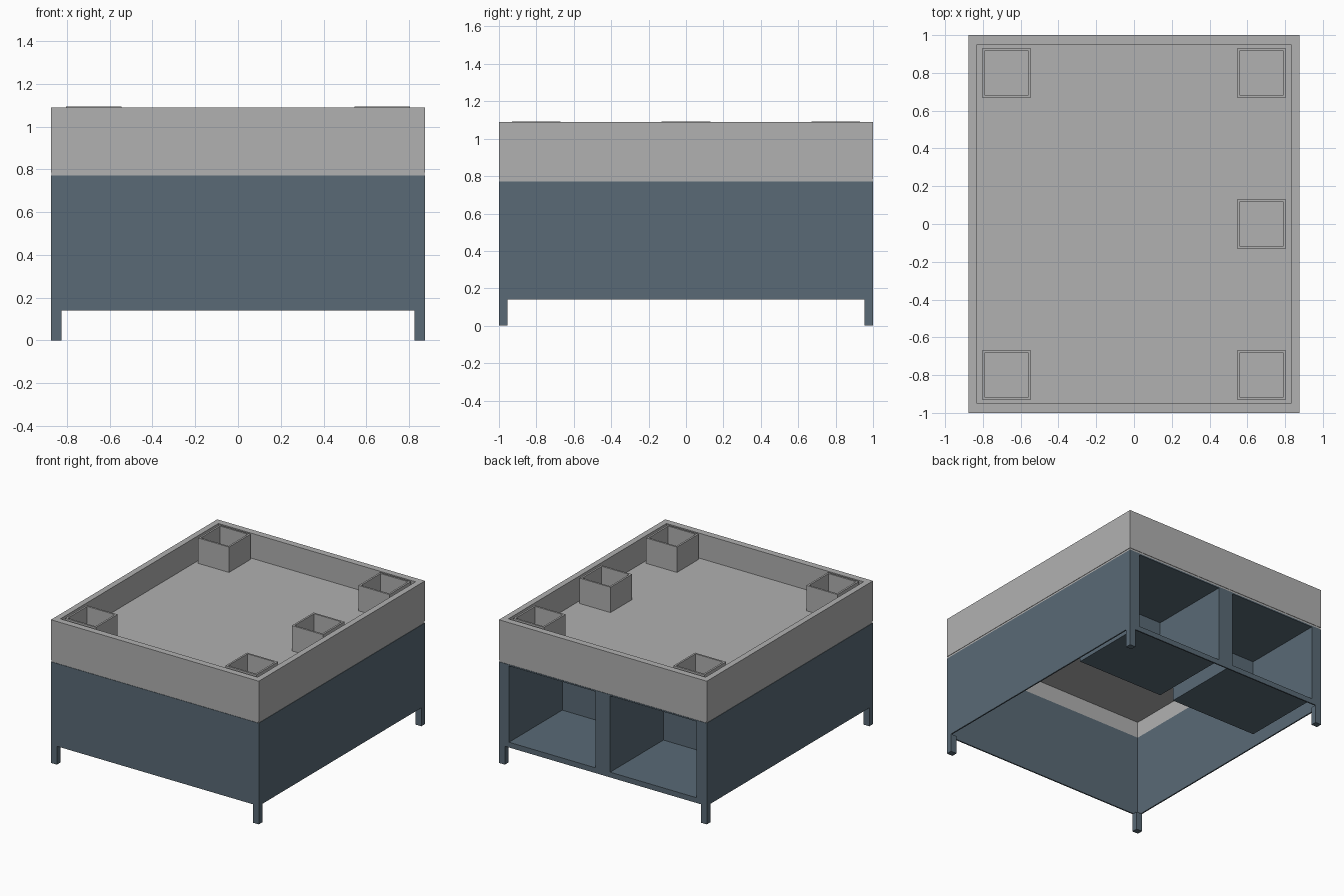
import bpy, bmesh

if "Cube" in bpy.data.objects:
    bpy.data.objects.remove(bpy.data.objects["Cube"])

HX, HY = 0.875, 1.0          # half width, half depth
BASE, SEAM, FLOOR, TOP = 0.14, 0.77, 0.90, 1.09


def material(name, rgb):
    m = bpy.data.materials.new(name)
    m.diffuse_color = (*rgb, 1)
    m.use_nodes = True
    m.node_tree.nodes["Principled BSDF"].inputs["Base Color"].default_value = m.diffuse_color
    return m


GREY = material("light grey", (0.44, 0.44, 0.44))
BLUE = material("slate blue", (0.10, 0.143, 0.18))


def add_box(bm, x0, x1, y0, y1, z0, z1):
    """Add a box to the mesh and return its faces."""
    vs = bmesh.ops.create_cube(bm, size=1)["verts"]
    for v in vs:
        v.co.x = x1 if v.co.x > 0 else x0
        v.co.y = y1 if v.co.y > 0 else y0
        v.co.z = z1 if v.co.z > 0 else z0
    return list({f for v in vs for f in v.link_faces})


def finish(name, bm, mat):
    me = bpy.data.meshes.new(name)
    bm.to_mesh(me)
    bm.free()
    ob = bpy.data.objects.new(name, me)
    me.materials.append(mat)
    bpy.context.collection.objects.link(ob)
    return ob


def boxes(name, mat, *dims):
    bm = bmesh.new()
    for d in dims:
        add_box(bm, *d)
    return finish(name, bm, mat)


def ring(name, mat, x0, x1, y0, y1, z0, z1, tx, ty):
    """Rectangular frame with wall thickness tx, ty."""
    bm = bmesh.new()
    loops = []
    for ix, iy, z in ((0, 0, z0), (0, 0, z1), (tx, ty, z1), (tx, ty, z0)):
        a, b, c, d = x0 + ix, x1 - ix, y0 + iy, y1 - iy
        loops.append([bm.verts.new((x, y, z)) for x, y in ((a, c), (b, c), (b, d), (a, d))])
    for k in range(4):
        p, q = loops[k], loops[(k + 1) % 4]
        for i in range(4):
            j = (i + 1) % 4
            bm.faces.new((p[i], p[j], q[j], q[i]))
    bmesh.ops.recalc_face_normals(bm, faces=bm.faces)
    return finish(name, bm, mat)


# Tray: rim, thin skirt below the floor, recessed seam strip, floor
ring("tray_rim", GREY, -HX, HX, -HY, HY, FLOOR - 0.005, TOP, 0.045, 0.05)
ring("tray_skirt", GREY, -HX, HX, -HY, HY, 0.785, FLOOR - 0.005, 0.01, 0.01)
ring("seam_strip", GREY, -HX + .003, HX - .003, -HY + .003, HY - .003, SEAM, 0.785, 0.007, 0.007)
boxes("tray_floor", GREY, (-HX + .01, HX - .01, -HY + .01, HY - .01, FLOOR - 0.006, FLOOR))

# Square cups: four corners and one in the middle of the right side
for i, (cx, cy) in enumerate([(-.675, -.8), (-.675, .8), (.675, -.8), (.675, .8), (.675, 0)]):
    ring(f"cup_{i + 1}", GREY, cx - .13, cx + .13, cy - .13, cy + .13, FLOOR, TOP + .003, .014, .014)

# Cabinet panels, open underneath
T = 0.01
boxes("cabinet_panels", BLUE,
      (-HX, HX, -HY, -HY + T, BASE, SEAM),
      (-HX, -HX + T, -HY + T, HY - T, BASE, SEAM),
      (HX - T, HX, -HY + T, HY - T, BASE, SEAM))

# Back frame around the two shelf openings
IN, OUT, SILL, LINTEL = 0.062, 0.79, 0.18, 0.76
boxes("back_frame", BLUE,
      (-HX, -OUT, HY - T, HY, BASE, SEAM),
      (OUT, HX, HY - T, HY, BASE, SEAM),
      (-IN, IN, HY - T, HY, SILL, LINTEL),
      (-OUT, OUT, HY - T, HY, BASE, SILL),
      (-OUT, OUT, HY - T, HY, LINTEL, SEAM))

# Cubbies behind the openings, open at the back
for side, x0, x1 in (("left", -OUT, -IN), ("right", IN, OUT)):
    bm = bmesh.new()
    faces = add_box(bm, x0, x1, 0.36, HY - T / 2, SILL, LINTEL)
    bm.normal_update()
    bmesh.ops.delete(bm, geom=[f for f in faces if f.normal.y > 0.9], context="FACES")
    cubby = finish(f"{side}_cubby", bm, BLUE)
    mod = cubby.modifiers.new("thickness", "SOLIDIFY")
    mod.thickness = 0.006
    mod.offset = 1

# Legs at the corners
for sx in (-1, 1):
    for sy in (-1, 1):
        xs = sorted((sx * HX, sx * (HX - 0.05)))
        ys = sorted((sy * HY, sy * (HY - 0.045)))
        name = ("front" if sy < 0 else "back") + ("_left" if sx < 0 else "_right") + "_leg"
        boxes(name, BLUE, (*xs, *ys, 0, BASE))
